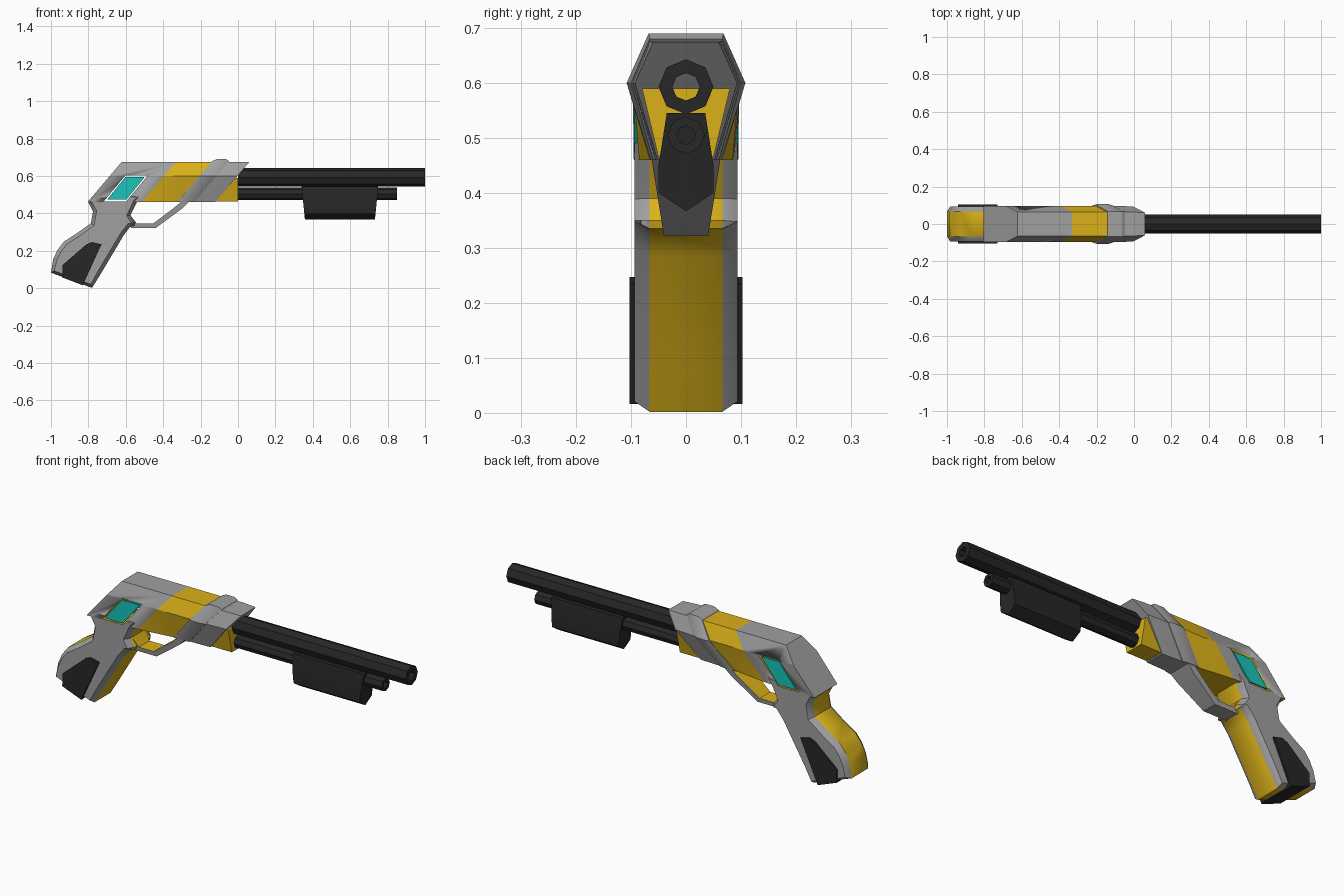
import bpy, bmesh, math
from mathutils import Vector

if "Cube" in bpy.data.objects:
    bpy.data.objects.remove(bpy.data.objects["Cube"])


def material(name, colour):
    m = bpy.data.materials.new(name)
    m.use_nodes = True
    m.diffuse_color = (*colour, 1)
    m.node_tree.nodes["Principled BSDF"].inputs["Base Color"].default_value = (*colour, 1)
    return m


MATS = [material("grey metal", (0.35, 0.35, 0.35)),
        material("yellow paint", (0.7, 0.44, 0.01)),
        material("black rubber", (0.02, 0.02, 0.02)),
        material("teal panel", (0.01, 0.55, 0.49))]
GREY, YELLOW, BLACK, TEAL = range(4)


def finish(name, bm, colour=GREY, rule=None, smooth=25):
    """Turn a bmesh into an object, colouring faces by a rule."""
    bmesh.ops.recalc_face_normals(bm, faces=bm.faces)
    bm.normal_update()
    for f in bm.faces:
        f.material_index = rule(f) if rule else colour
    mesh = bpy.data.meshes.new(name)
    bm.to_mesh(mesh)
    bm.free()
    ob = bpy.data.objects.new(name, mesh)
    bpy.context.collection.objects.link(ob)
    for m in MATS:
        mesh.materials.append(m)
    bpy.ops.object.select_all(action="DESELECT")
    ob.select_set(True)
    bpy.context.view_layer.objects.active = ob
    bpy.ops.object.shade_smooth_by_angle(angle=math.radians(smooth))
    return ob


def loft(rings, caps=True):
    """Skin a list of closed rings."""
    bm = bmesh.new()
    loops = [[bm.verts.new(p) for p in ring] for ring in rings]
    for a, b in zip(loops, loops[1:]):
        for i in range(len(a)):
            j = (i + 1) % len(a)
            bm.faces.new((a[i], a[j], b[j], b[i]))
    if caps:
        bm.faces.new(loops[0])
        bm.faces.new(loops[-1])
    return bm


def slab(outline, half, far=None):
    """Extrude a side outline across y; half may depend on height."""
    width = half if callable(half) else lambda z: half
    near = (lambda z: -width(z)) if far is None else (lambda z: far)
    return loft([[(x, near(z), z) for x, z in outline],
                 [(x, width(z), z) for x, z in outline]])


SLANT, FLOOR = 0.85, 0.46


def section(x, low, wide, top, roof):
    """Slanted six-sided receiver section."""
    half = [(low, FLOOR), (wide, 0.6), (top, roof)]
    pts = half + [(-y, z) for y, z in reversed(half)]
    return [(x + SLANT * (z - FLOOR), y, z) for y, z in pts]


# Receiver: grey rear, yellow middle and underside
def receiver_colour(f):
    c = f.calc_center_median()
    base = c.x - SLANT * (c.z - FLOOR)
    return YELLOW if base > -0.505 or f.normal.z < -0.9 else GREY


receiver = finish("receiver", loft([section(-0.805, 0.095, 0.097, 0.065, 0.675),
                                    section(-0.515, 0.085, 0.097, 0.065, 0.675),
                                    section(-0.28, 0.055, 0.097, 0.065, 0.675)]),
                  rule=receiver_colour)

# Front sleeve and raised slanted band
finish("front_sleeve", loft([section(-0.3, 0.057, 0.099, 0.066, 0.677),
                             section(-0.2, 0.055, 0.097, 0.065, 0.676),
                             section(-0.122, 0.052, 0.093, 0.06, 0.674)]))
finish("raised_band", loft([section(-0.325, 0.064, 0.104, 0.067, 0.68),
                            section(-0.31, 0.066, 0.108, 0.068, 0.69),
                            section(-0.26, 0.064, 0.108, 0.068, 0.69),
                            section(-0.235, 0.06, 0.1, 0.066, 0.68)]))

# Yellow block holding the tubes
finish("barrel_block", loft([[(x, 0.05, 0.465), (x, 0.08, 0.59),
                              (x, -0.08, 0.59), (x, -0.05, 0.465)]
                             for x in (-0.2, 0)]), YELLOW)

# Grip with chamfered cheeks and yellow front and back strips
grip_outline = [(-0.77, 0.5), (-0.8, 0.46), (-0.775, 0.41), (-0.787, 0.347),
                (-0.86, 0.295), (-0.93, 0.25), (-0.965, 0.205), (-0.988, 0.155),
                (-1, 0.083), (-0.78, 0.002), (-0.735, 0.075), (-0.61, 0.285),
                (-0.575, 0.33), (-0.555, 0.335), (-0.55, 0.35), (-0.575, 0.39),
                (-0.54, 0.46), (-0.52, 0.5)]
bm = slab(grip_outline, 0.066)
bmesh.ops.recalc_face_normals(bm, faces=bm.faces)
for cheek in [f for f in bm.faces if abs(f.normal.y) > 0.9]:
    bmesh.ops.inset_region(bm, faces=[cheek], thickness=0.02, depth=0.028)
grip = finish("grip", bm, rule=lambda f: YELLOW if abs(f.normal.y) < 0.1 else GREY,
              smooth=35)

# Black grip pads, joined underneath
finish("grip_pad", slab([(-0.81, 0.235), (-0.78, 0.247), (-0.73, 0.235), (-0.83, 0.016),
                         (-0.94, 0.058), (-0.937, 0.125)], 0.103), BLACK)

# Trigger guard, yellow on its inner faces
guard_outline = [(-0.33, 0.47), (-0.3, 0.465), (-0.355, 0.42), (-0.455, 0.345),
                 (-0.54, 0.345), (-0.575, 0.39), (-0.6, 0.38), (-0.57, 0.322),
                 (-0.44, 0.322), (-0.3, 0.425), (-0.225, 0.5), (-0.27, 0.5)]


def guard_colour(f):
    c, n = f.calc_center_median(), f.normal
    inner = abs(n.y) < 0.4 and c.z < 0.47 and (n.z > 0.3)
    return YELLOW if inner else GREY


finish("trigger_guard", slab(guard_outline, lambda z: 0.04 + (z - 0.32) * 0.16),
       rule=guard_colour)


# Hollow eight-sided barrel and magazine tube
def tube(name, x1, z, outer, inner):
    def ring(x, r):
        return [(x, r * math.sin(i * math.tau / 8), z + r * math.cos(i * math.tau / 8))
                for i in range(8)]
    finish(name, loft([ring(0, outer), ring(x1, outer), ring(x1, inner), ring(0, inner)],
                      caps=False), BLACK)


tube("barrel", 1, 0.593, 0.05, 0.025)
tube("magazine_tube", 0.85, 0.505, 0.034, 0.017)

# Sliding fore-end with keel bottom and tapered ends
keel = [(0.035, 0.545), (0.05, 0.45), (0.05, 0.4), (0, 0.367),
        (-0.05, 0.4), (-0.05, 0.45), (-0.035, 0.545)]
finish("fore_end", loft([[(0.545 + s * (0.205 - 0.1 * (0.545 - z)), y, z) for y, z in keel]
                         for s in (-1, 1)]), BLACK)

# Slanted window cut through the receiver, with a teal plate on each side
window = [(-0.717, 0.465), (-0.603, 0.602), (-0.483, 0.602), (-0.597, 0.465)]
cutter = finish("window_cutter", slab(window, 0.2), YELLOW)
cutter.hide_render = True
for ob in (receiver, grip):
    mod = ob.modifiers.new("window", "BOOLEAN")
    mod.operation, mod.solver, mod.object = "DIFFERENCE", "EXACT", cutter
    bpy.context.view_layer.objects.active = ob
    bpy.ops.object.modifier_apply(modifier=mod.name)
bpy.data.objects.remove(cutter)

mid = Vector((-0.6, 0.5335))
plate = [mid + Vector(((x - mid.x) * 0.86, (z - mid.y) * 0.88)) for x, z in window]
for name, side in (("left_panel", 1), ("right_panel", -1)):
    finish(name, slab(plate, side * 0.095, side * 0.087), TEAL)
